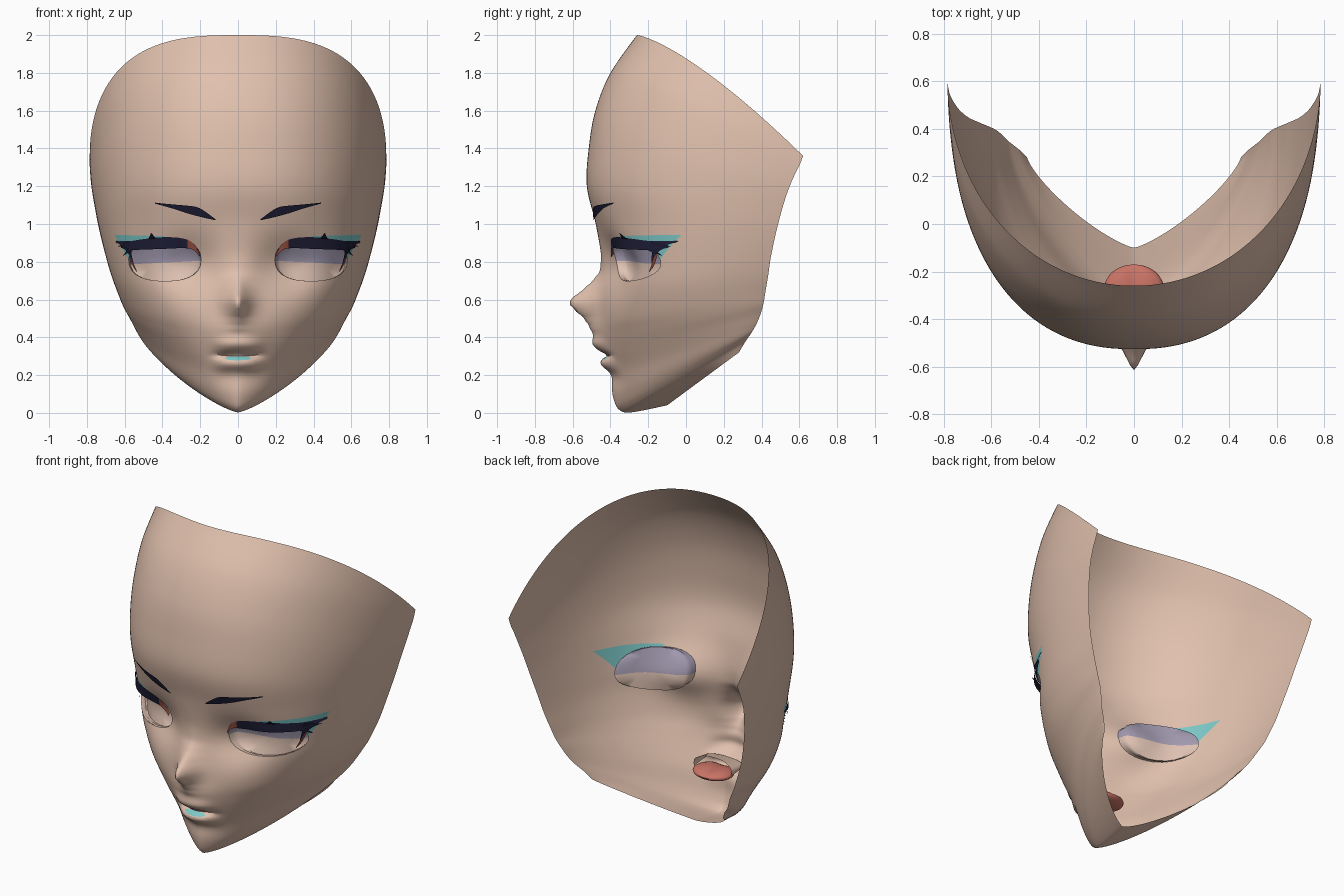
import bpy, bmesh, math
from mathutils import Vector
from mathutils.bvhtree import BVHTree
from mathutils.geometry import intersect_point_line

if "Cube" in bpy.data.objects:
    bpy.data.objects.remove(bpy.data.objects["Cube"])


def material(name, rgb):
    m = bpy.data.materials.new(name)
    m.diffuse_color = (*rgb, 1)
    m.use_nodes = True
    m.node_tree.nodes["Principled BSDF"].inputs["Base Color"].default_value = m.diffuse_color
    return m


SKIN = material("skin", (0.75, 0.53, 0.42))
TEAL = material("teal shadow", (0.20, 0.58, 0.57))
NAVY = material("navy lash", (0.012, 0.012, 0.035))
RUST = material("rust liner", (0.24, 0.06, 0.04))
LAV = material("lavender eye shade", (0.36, 0.32, 0.43))
PALE = material("pale eye", (0.74, 0.54, 0.45))
RED = material("tongue red", (0.58, 0.17, 0.13))


def finish(bm, name, mats, mirror=True, angle=50):
    me = bpy.data.meshes.new(name)
    bm.to_mesh(me)
    bm.free()
    ob = bpy.data.objects.new(name, me)
    bpy.context.collection.objects.link(ob)
    for m in mats:
        me.materials.append(m)
    bpy.ops.object.select_all(action='DESELECT')
    ob.select_set(True)
    bpy.context.view_layer.objects.active = ob
    bpy.ops.object.shade_smooth_by_angle(angle=math.radians(angle))
    if mirror:
        mod = ob.modifiers.new("mirror", 'MIRROR')
        mod.merge_threshold = 0.0005
    return ob


def superellipse(cx, cz, rx, rz, n, p):
    pts = []
    for k in range(n):
        a = 2 * math.pi * k / n
        c, s = math.cos(a), math.sin(a)
        pts.append((cx + rx * math.copysign(abs(c) ** (2 / p), c),
                    cz + rz * math.copysign(abs(s) ** (2 / p), s)))
    return pts


def nose_height(z):
    for (za, a), (zb, b) in zip(NOSE, NOSE[1:]):
        if za <= z <= zb:
            f = (z - za) / (zb - za)
            return a + (b - a) * (f * f * (3 - 2 * f) + f) / 2
    return 0.0


def gauss(v, c, s):
    return math.exp(-((v - c) / s) ** 2)


# Face rows: midline y, z; rear edge x, y, z; roundness exponent
ROWS = [
    (-.26, 2.0, .785, .62, 1.36, 2.03), (-.40, 1.8, .785, .60, 1.31, 2.15),
    (-.48, 1.6, .782, .575, 1.26, 2.22), (-.515, 1.4, .775, .545, 1.19, 2.28),
    (-.525, 1.2, .76, .515, 1.10, 2.3), (-.478, 1.0, .735, .48, .97, 2.35),
    (-.446, .8, .70, .45, .83, 2.4), (-.455, .65, .67, .435, .73, 2.35),
    (-.455, .5, .635, .42, .64, 2.15), (-.445, .4, .61, .41, .58, 1.95),
    (-.43, .3, .58, .395, .525, 1.75), (-.405, .2, .555, .375, .475, 1.58),
    (-.385, .08, .53, .35, .43, 1.42), (-.355, .018, .505, .33, .40, 1.32),
    (-.29, .003, .48, .31, .37, 1.27), (-.10, .04, .45, .28, .32, 1.28)]
NOSE = [(.42, 0), (.46, .02), (.5, .06), (.545, .125), (.58, .162), (.61, .145),
        (.65, .092), (.7, .042), (.75, .01), (.85, 0)]
SUB, COLS = 8, 64


def catmull(a, b, c, d, t):
    return 0.5 * (2 * b + (c - a) * t + (2 * a - 5 * b + 4 * c - d) * t * t
                  + (3 * b - a - 3 * c + d) * t ** 3)


def face_point(row, s):
    ym, zm, xb, yb, zb, p = row
    u = 1 - max(0, 1 - s ** p) ** (1 / p)
    q = 1 + 0.35 * min(1, max(0, (zm - 1) / 0.8))
    x, y, z = xb * s, ym + (yb - ym) * u, zm + (zb - zm) * u ** q
    # nose, eye socket, muzzle and lips
    y -= nose_height(z) * math.exp(-(x / 0.06) ** 1.5)
    y += 0.075 * gauss(x, .27, .17) * gauss(z, .78, .15) * (1 - math.exp(-(x / .09) ** 2))
    if ym < -0.38:
        y -= 0.045 * gauss(z, .43, .09) * gauss(x, 0, .13)
        lip = math.exp(-(x / 0.12) ** 4)
        y -= lip * (.028 * gauss(z, .36, .035) + .032 * gauss(z, .258, .034)
                    - .028 * gauss(z, .305, .014) - .010 * gauss(z, .19, .05))
    return (x, y, z)


def all_rows():
    for i in range(len(ROWS) - 1):
        quad = [ROWS[min(max(i + k, 0), len(ROWS) - 1)] for k in (-1, 0, 1, 2)]
        for k in range(SUB):
            yield [catmull(*v, k / SUB) for v in zip(*quad)]
    yield ROWS[-1]


bm = bmesh.new()
grid = [[bm.verts.new(face_point(r, math.sin(math.pi / 2 * j / COLS)))
         for j in range(COLS + 1)] for r in all_rows()]
for a, b in zip(grid, grid[1:]):
    for j in range(COLS):
        bm.faces.new((a[j], b[j], b[j + 1], a[j + 1]))
TREE = BVHTree.FromBMesh(bm)


def surf(x, z, off=0.0):
    hit = TREE.ray_cast(Vector((max(x, 1e-4), -2, z)), Vector((0, 1, 0)))[0]
    return Vector((x, (hit.y if hit else 0) + off, z))


def cut_region(bm, poly):
    """Cut a convex x-z outline into the face and return the faces inside."""
    edges = [(Vector((*a, 0)), Vector((*b, 0))) for a, b in zip(poly, poly[1:] + poly[:1])]
    for a, b in edges:
        near = []
        for f in bm.faces:
            c = f.calc_center_median()
            q = Vector((c.x, c.z, 0))
            t = min(1, max(0, intersect_point_line(q, a, b)[1]))
            if (q - a.lerp(b, t)).length < 0.035:
                near.append(f)
        geom = set(near)
        for f in near:
            geom.update(f.edges)
            geom.update(f.verts)
        d = b - a
        bmesh.ops.bisect_plane(bm, geom=list(geom), dist=1e-5, plane_co=(a.x, 0, a.y),
                               plane_no=(d.y, 0, -d.x))
    inside = []
    for f in bm.faces:
        c = f.calc_center_median()
        if all((b.x - a.x) * (c.z - a.y) - (b.y - a.y) * (c.x - a.x) > 0 for a, b in edges):
            inside.append(f)
    return inside


# Painted eye corner and lower lip, then the eye opening
EYE = (.387, .81, .192, .112)
eye_outline = superellipse(*EYE, 28, 2.4)
for outline in ([(.54, .745), (.655, .943), (.39, .935)], superellipse(0, .289, .07, .011, 16, 2)):
    for f in cut_region(bm, outline):
        f.material_index = 1
bmesh.ops.delete(bm, geom=cut_region(bm, eye_outline), context='FACES')
finish(bm, "face", [SKIN, TEAL])

# Recessed eye surface, taller than its opening: shaded above, pale below
bm = bmesh.new()
rings = []
for sx, sz, depth in ((1, 1, 0), (.98, 1, .02), (.95, 1.12, .04), (.88, 1.12, .05),
                      (.6, .75, .05), (.3, .4, .05), (.1, .1, .05)):
    rings.append([bm.verts.new(surf(EYE[0] + (x - EYE[0]) * sx, EYE[1] + (z - EYE[1]) * sz, depth))
                  for x, z in eye_outline])
for a, b in zip(rings, rings[1:]):
    for k in range(len(a)):
        n = (k + 1) % len(a)
        bm.faces.new((a[k], a[n], b[n], b[k]))
bm.faces.new(rings[-1])
bmesh.ops.bisect_plane(bm, geom=bm.verts[:] + bm.edges[:] + bm.faces[:],
                       plane_co=(0, 0, .815), plane_no=(0.05, 0, 1))
for f in bm.faces:
    c = f.calc_center_median()
    f.material_index = 1 if c.z + 0.05 * c.x > .815 else 0
finish(bm, "eye", [PALE, LAV])


def ribbon(name, pts, off_low, off_high, mats, rust_below=-1, steps=6):
    """Strip over the face through (x, low z, high z) stations."""
    bm = bmesh.new()
    prev = None
    for i in range(len(pts) - 1):
        quad = [pts[min(max(i + k, 0), len(pts) - 1)] for k in (-1, 0, 1, 2)]
        for k in range(steps + (i == len(pts) - 2)):
            x, lo, hi = [catmull(*v, k / steps) for v in zip(*quad)]
            cur = [bm.verts.new(surf(x, lo, off_low)), bm.verts.new(surf(x, hi, off_high))]
            if prev:
                f = bm.faces.new((prev[0], cur[0], cur[1], prev[1]))
                f.material_index = 1 if x < rust_below else 0
            prev = cur
    return finish(bm, name, mats)


# Brows, upper lashes and liner
ribbon("eyebrow", [(.12, 1.02, 1.026), (.18, 1.033, 1.07), (.22, 1.043, 1.09), (.28, 1.06, 1.098),
                   (.35, 1.083, 1.104), (.44, 1.108, 1.113)], -.014, -.014, [NAVY])
ribbon("upper_lash", [(.20, .825, .84), (.24, .865, .90), (.30, .872, .925), (.40, .868, .93),
                      (.50, .865, .92), (.57, .865, .91), (.645, .902, .91)],
       -.024, -.006, [NAVY, RUST], .275)
ribbon("outer_liner", [(.535, .745, .75), (.555, .775, .80), (.573, .82, .87), (.59, .87, .89)],
       -.006, -.006, [RUST])
ribbon("outer_lash", [(.555, .79, .80), (.575, .835, .875), (.60, .865, .90), (.62, .875, .90)],
       -.012, -.012, [NAVY])

# Loose lash spikes
bm = bmesh.new()
for base, tip in ((((.435, .925), (.475, .92)), (.46, .953)), (((.57, .88), (.58, .91)), (.64, .88)),
                  (((.56, .86), (.575, .88)), (.61, .83))):
    bm.faces.new([bm.verts.new(surf(*base[0], -.02)), bm.verts.new(surf(*base[1], -.02)),
                  bm.verts.new(surf(*tip, -.04))])
finish(bm, "lash_spikes", [NAVY])

# Mouth cavity wall and tongue, behind the closed lips
bm = bmesh.new()
front, back = [[bm.verts.new((x, y + 1.2 * x * x, z)) for x, z in superellipse(0, .305, .13, rz, 24, 2.6)]
               for y, rz in ((-.40, .02), (-.28, .055))]
for k in range(24):
    n = (k + 1) % 24
    if math.sin(2 * math.pi * (k + .5) / 24) > -.3:
        bm.faces.new((front[k], front[n], back[n], back[k]))
finish(bm, "mouth_cavity", [SKIN], False)

bm = bmesh.new()
bmesh.ops.create_uvsphere(bm, u_segments=24, v_segments=12, radius=1)
for v in bm.verts:
    x, y, z = v.co
    groove = .012 * gauss(x, 0, .25) if z > 0 else 0
    v.co = (x * .125, -.27 + y * .10, .28 + z * .035 - groove)
finish(bm, "tongue", [RED], False)
